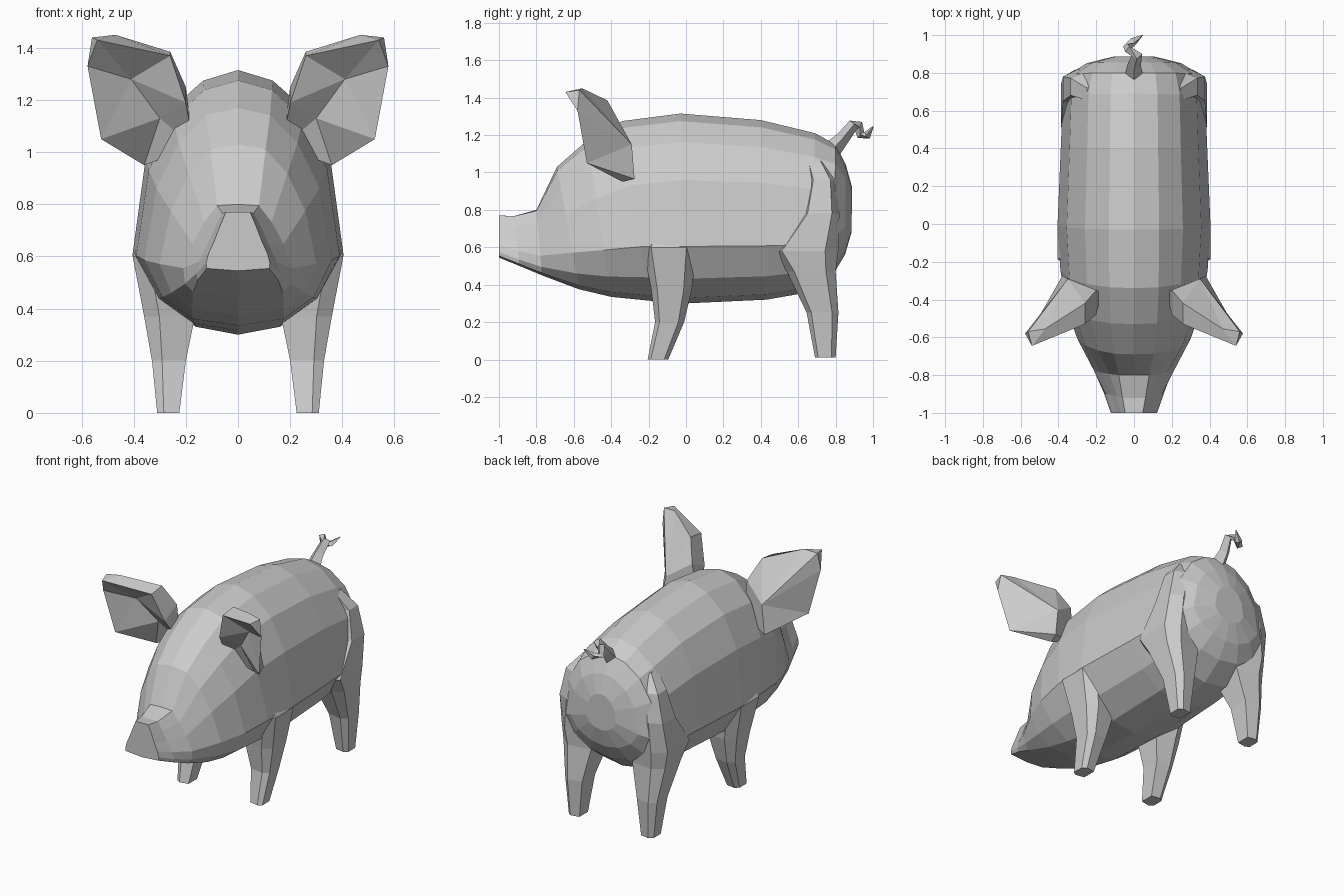
import bpy, bmesh
from mathutils import Vector

if "Cube" in bpy.data.objects:
    bpy.data.objects.remove(bpy.data.objects["Cube"])


def finish(name, bm):
    bmesh.ops.recalc_face_normals(bm, faces=bm.faces[:])
    me = bpy.data.meshes.new(name)
    bm.to_mesh(me)
    bm.free()
    ob = bpy.data.objects.new(name, me)
    bpy.context.scene.collection.objects.link(ob)
    return ob


def loft(name, rings):
    """Skin closed rings of points and cap both ends."""
    bm = bmesh.new()
    vs = [[bm.verts.new(p) for p in r] for r in rings]
    n = len(vs[0])
    for a, b in zip(vs, vs[1:]):
        for i in range(n):
            j = (i + 1) % n
            bm.faces.new((a[i], a[j], b[j], b[i]))
    bm.faces.new(vs[0])
    bm.faces.new(vs[-1])
    return finish(name, bm)


# Body, head and snout: half sections (width, height), blended towards the snout
round_sec = [(0, 1), (.33, .96), (.64, .85), (.88, .65), (1, .3), (.76, .13), (.4, .03), (0, 0)]
snout_sec = [(0, 1), (.37, 1), (.54, .78), (.72, .52), (.9, .3), (.98, .13), (.96, .04), (0, 0)]
# top y, top z, bottom y, bottom z, half width, snout blend
stations = [
    (-1.0, .77, -1.0, .545, .125, 1),
    (-.92, .767, -.89, .50, .165, .95),
    (-.80, .80, -.77, .45, .225, .65),
    (-.69, 1.03, -.57, .375, .31, .3),
    (-.53, 1.17, -.40, .335, .365, .15),
    (-.34, 1.275, -.20, .315, .392, .05),
    (-.03, 1.315, 0, .30, .405, 0),
    (.40, 1.28, .43, .32, .387, 0),
    (.69, 1.21, .66, .36, .377, 0),
    (.80, 1.15, .79, .46, .345, 0),
    (.855, 1.04, .85, .56, .25, 0),
    (.888, .92, .885, .68, .11, 0),
]
rings = []
for yt, zt, yb, zb, w, k in stations:
    half = []
    for (u0, t0), (u1, t1) in zip(round_sec, snout_sec):
        u, t = u0 + (u1 - u0) * k, t0 + (t1 - t0) * k
        half.append((u * w, yb + (yt - yb) * t, zb + (zt - zb) * t))
    rings.append(half + [(-x, y, z) for x, y, z in half[-2:0:-1]])
loft("body", rings)

# Legs: each level is z, front y, back y, inner x, outer x
leg_sec = [(0, .1), (0, .9), (.7, 1), (1, .8), (1, .15), (.7, 0)]
leg_levels = {
    "front_leg": [(0, -.205, -.095, .225, .31), (.2, -.165, -.01, .20, .33),
                  (.37, -.185, .03, .165, .36), (.6, -.23, .06, .2, .404),
                  (.72, -.18, .03, .2, .34)],
    "back_leg": [(.01, .69, .80, .225, .31), (.25, .645, .815, .20, .335),
                 (.47, .54, .80, .15, .37), (.58, .46, .815, .15, .386),
                 (.78, .62, .82, .12, .376), (.96, .66, .80, .1, .335),
                 (1.06, .64, .74, .1, .25)],
}
for name, levels in leg_levels.items():
    for side, s in (("left", 1), ("right", -1)):
        loft(name + "_" + side,
             [[(s * (x0 + (x1 - x0) * u), y0 + (y1 - y0) * v, z) for u, v in leg_sec]
              for z, y0, y1, x0, x1 in levels])

# Ears: front rim, hollow, back shell and a root (R) inside the head
ear_pts = {
    "A": (.20, -.48, 1.19), "B": (.26, -.53, 1.37), "C": (.54, -.645, 1.43),
    "D": (.577, -.58, 1.33), "E": (.525, -.53, 1.05), "F": (.36, -.34, .95),
    "H": (.30, -.40, 1.13), "I": (.41, -.47, 1.28), "R": (.17, -.36, 1.02),
    "a": (.20, -.35, 1.25), "b": (.26, -.42, 1.385), "c": (.47, -.555, 1.45),
    "d": (.56, -.57, 1.44), "k": (.35, -.29, 1.15), "f": (.38, -.275, .965),
}
ear_faces = ("AIH ABI BCI CDI DEI EHI EFH AabB BbcC Ccd CdD akb bkc kdc kDd kED kfE fFE "
             "AHR HFR FfR fkR kaR aAR").split()
for side, s in (("left", 1), ("right", -1)):
    bm = bmesh.new()
    v = {n: bm.verts.new((s * p[0], p[1], p[2])) for n, p in ear_pts.items()}
    for f in ear_faces:
        bm.faces.new([v[c] for c in f])
    finish("ear_" + side, bm)

# Curly tail: tapered four-sided tube
path = [(0, .78, 1.12, .05), (0, .84, 1.185, .036), (.015, .895, 1.255, .03),
        (-.025, .92, 1.255, .026), (-.035, .935, 1.20, .024), (0, .97, 1.20, .022),
        (.045, 1.0, 1.245, .003)]
pts = [Vector(p[:3]) for p in path]
tail = []
for i, p in enumerate(pts):
    t = (pts[min(i + 1, len(pts) - 1)] - pts[max(i - 1, 0)]).normalized()
    side = (Vector((1, 0, 0)) - t * t.x).normalized()
    up = t.cross(side)
    r = path[i][3]
    tail.append([p + side * r, p + up * r, p - side * r, p - up * r])
loft("tail", tail)
